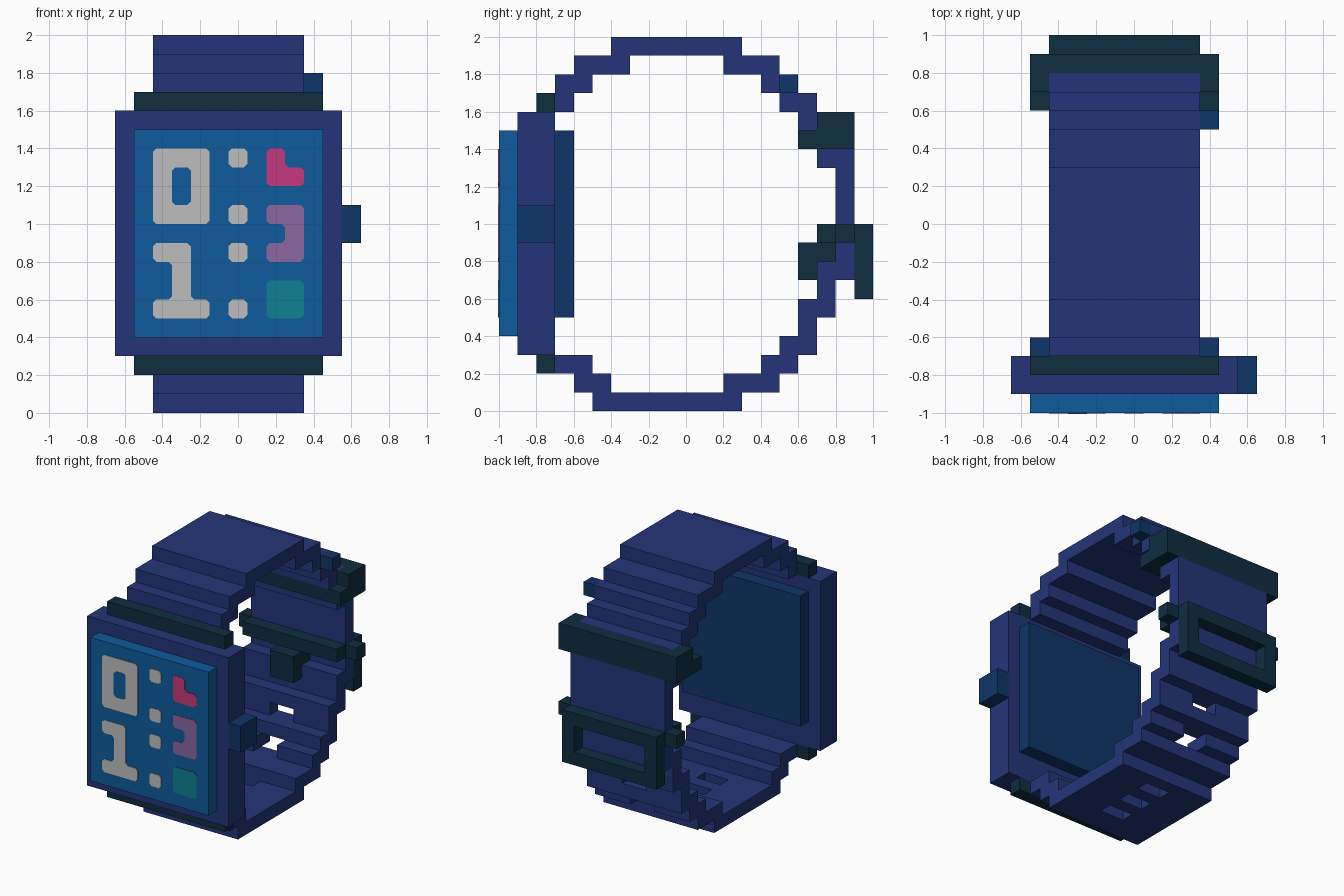
import bpy, bmesh
from mathutils import Vector

if "Cube" in bpy.data.objects:
    bpy.data.objects.remove(bpy.data.objects["Cube"])

U = 0.1          # block size
X_SHIFT = -0.05  # the body sits half a block off centre because of the crown


def material(name, rgb):
    lin = [(c / 255 / 12.92) if c <= 10 else ((c / 255 + 0.055) / 1.055) ** 2.4 for c in rgb]
    m = bpy.data.materials.new(name)
    m.use_nodes = True
    m.diffuse_color = (*lin, 1)
    bsdf = m.node_tree.nodes["Principled BSDF"]
    bsdf.inputs["Base Color"].default_value = (*lin, 1)
    bsdf.inputs["Roughness"].default_value = 0.8
    return m


NAVY = material("strap navy", (35, 53, 121))
DARK = material("dark teal metal", (14, 46, 64))
DEEP = material("deep blue", (15, 53, 104))
SCREEN = material("screen blue", (14, 91, 157))
GREY = material("light grey", (190, 190, 190))
PINK = material("pink", (195, 58, 125))
PURPLE = material("purple", (139, 103, 160))
TEAL = material("teal green", (16, 128, 148))


def finish(name, bm, mat):
    me = bpy.data.meshes.new(name)
    bm.to_mesh(me)
    bm.free()
    me.materials.append(mat)
    ob = bpy.data.objects.new(name, me)
    bpy.context.collection.objects.link(ob)
    return ob


def blocks(name, mat, boxes, holes=()):
    """Union of block-grid boxes (x0, x1, y0, y1, z0, z1) minus holes, outer skin only."""
    def cells(bs):
        return {(x, y, z) for a, b, c, d, e, f in bs
                for x in range(a, b) for y in range(c, d) for z in range(e, f)}
    solid = cells(boxes) - cells(holes)
    bm = bmesh.new()
    verts = {}

    def vert(p):
        if p not in verts:
            verts[p] = bm.verts.new((p[0] * U + X_SHIFT, p[1] * U, p[2] * U))
        return verts[p]

    for c in sorted(solid):
        for axis in range(3):
            for side in (0, 1):
                n = list(c)
                n[axis] += 2 * side - 1
                if tuple(n) in solid:
                    continue
                quad = []
                for s, t in ((0, 0), (1, 0), (1, 1), (0, 1)):
                    p = list(c)
                    p[axis] += side
                    p[(axis + 1) % 3] += s
                    p[(axis + 2) % 3] += t
                    quad.append(vert(tuple(p)))
                bm.faces.new(quad if side else quad[::-1])
    return finish(name, bm, mat)


def plate(name, mat, outline, front=-1.004, cut=0.018):
    """Thin plate on the screen from an (x, z) outline with clipped corners."""
    pts = [Vector(p) for p in outline]
    ring = []
    for i, p in enumerate(pts):
        for q in (pts[i - 1], pts[(i + 1) % len(pts)]):
            ring.append(p + (q - p).normalized() * cut)
    bm = bmesh.new()
    face = bm.faces.new([bm.verts.new((p.x, front, p.y)) for p in ring])
    ext = bmesh.ops.extrude_face_region(bm, geom=[face])
    for v in ext["geom"]:
        if isinstance(v, bmesh.types.BMVert):
            v.co.y = -0.999
    bmesh.ops.recalc_face_normals(bm, faces=bm.faces)
    return finish(name, bm, mat)


def rect(x0, x1, z0, z1):
    return [(x0, z0), (x1, z0), (x1, z1), (x0, z1)]


# Watch body
blocks("case", NAVY, [(-6, 6, -9, -7, 3, 16)])
blocks("screen", SCREEN, [(-5, 5, -10, -9, 4, 15)])
blocks("back_sensor", DEEP, [(-5, 5, -7, -6, 5, 15)])
blocks("crown", DEEP, [(6, 7, -9, -7, 9, 11)])
blocks("upper_lug", DARK, [(-5, 5, -8, -7, 16, 17)])
blocks("lower_lug", DARK, [(-5, 5, -8, -7, 2, 3)])

# Strap side profiles as (y0, y1, z0, z1) steps
upper = [(-7, -6, 16, 18), (-6, -5, 17, 19), (-5, -3, 18, 19), (-4, 3, 19, 20),
         (2, 5, 18, 19), (4, 6, 17, 18), (5, 7, 16, 17), (6, 8, 15, 16),
         (7, 8, 13, 15), (8, 9, 10, 14)]
lower = [(-7, -5, 2, 3), (-6, -4, 1, 2), (-5, 3, 0, 1), (2, 5, 1, 2), (4, 6, 2, 3),
         (5, 7, 3, 4), (6, 7, 4, 5), (6, 8, 5, 6), (7, 8, 6, 8), (8, 9, 7, 9)]
holes = [(-3, -2, 0, 1), (-1, 0, 0, 1), (1, 2, 0, 1), (4, 6, 2, 3), (6, 7, 4, 5)]
blocks("upper_strap", NAVY, [(-4, 4, *s) for s in upper], [(-4, 4, 8, 9, 14, 16)])
blocks("lower_strap", NAVY, [(-4, 4, *s) for s in lower], [(-1, 1, *h) for h in holes])

# Strap keeper loop and its side tab
blocks("keeper_loop", DARK,
       [(-5, 5, 8, 9, 14, 16), (-5, -4, 7, 8, 14, 16), (4, 5, 7, 8, 14, 16), (-5, 5, 6, 7, 14, 15)])
blocks("side_tab", DEEP, [(4, 5, 5, 6, 17, 18)])

# Buckle: frame, hinge bar and tongue
blocks("buckle_frame", DARK, [(-4, 4, 9, 10, 6, 10)], [(-3, 3, 9, 10, 7, 9)])
blocks("buckle_bar", DARK, [(-5, 5, 8, 9, 9, 10), (-4, 4, 7, 8, 9, 10)])
blocks("buckle_tongue", DARK, [(-1, 1, 6, 8, 8, 9), (-1, 1, 6, 7, 7, 8)])

# Screen digits
plate("digit_zero", GREY, rect(-0.45, -0.15, 1.0, 1.4))
plate("digit_zero_centre", SCREEN, rect(-0.35, -0.25, 1.1, 1.3), front=-1.006)
plate("digit_one", GREY, [(-0.45, 0.5), (-0.15, 0.5), (-0.15, 0.6), (-0.25, 0.6), (-0.25, 0.9),
                          (-0.45, 0.9), (-0.45, 0.8), (-0.35, 0.8), (-0.35, 0.6), (-0.45, 0.6)])
for i, z in enumerate((0.5, 0.8, 1.0, 1.3)):
    plate(f"dot_{i + 1}", GREY, rect(-0.05, 0.05, z, z + 0.1))

# Screen icons
plate("pink_icon", PINK, [(0.15, 1.2), (0.35, 1.2), (0.35, 1.3), (0.25, 1.3), (0.25, 1.4), (0.15, 1.4)])
plate("purple_icon", PURPLE, [(0.15, 0.8), (0.35, 0.8), (0.35, 1.1), (0.15, 1.1),
                              (0.15, 1.0), (0.25, 1.0), (0.25, 0.9), (0.15, 0.9)])
plate("teal_icon", TEAL, rect(0.15, 0.35, 0.5, 0.7))
